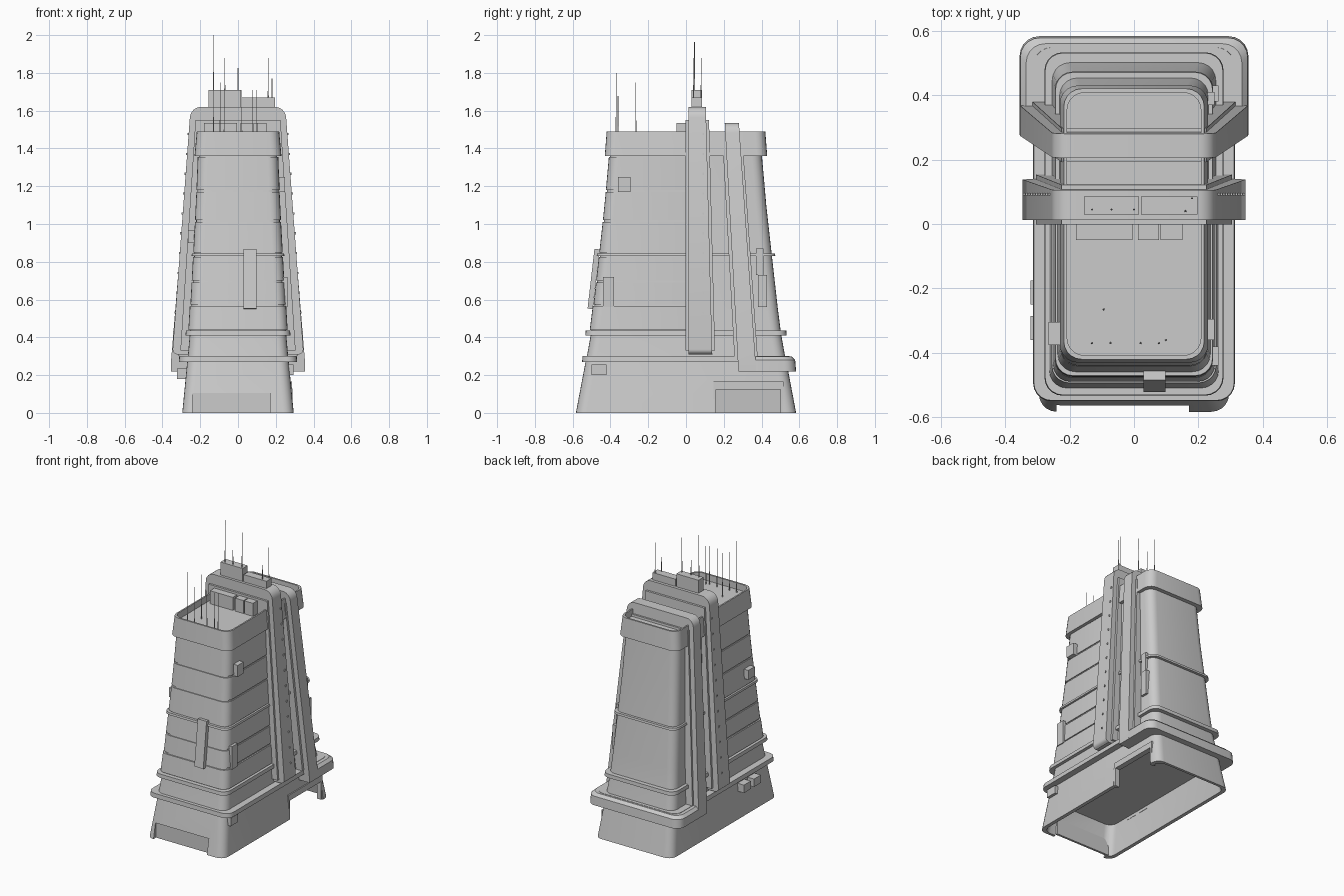
import bpy, bmesh, math
from mathutils import Matrix, Vector

if "Cube" in bpy.data.objects:
    bpy.data.objects.remove(bpy.data.objects["Cube"])


def finish(name, bm, smooth=True):
    bmesh.ops.recalc_face_normals(bm, faces=bm.faces[:])
    me = bpy.data.meshes.new(name)
    bm.to_mesh(me)
    bm.free()
    ob = bpy.data.objects.new(name, me)
    bpy.context.collection.objects.link(ob)
    if smooth:
        bpy.ops.object.select_all(action='DESELECT')
        ob.select_set(True)
        bpy.context.view_layer.objects.active = ob
        bpy.ops.object.shade_smooth_by_angle(angle=math.radians(30))
    return ob


def rounded(hx, y0, y1, r, seg=5):
    pts = []
    for cx, cy, a in ((hx - r, y1 - r, 0), (r - hx, y1 - r, 90), (r - hx, y0 + r, 180), (hx - r, y0 + r, 270)):
        for i in range(seg + 1):
            t = math.radians(a + 90 * i / seg)
            pts.append((cx + r * math.cos(t), cy + r * math.sin(t)))
    return pts


def loft(name, levels, r=0.055):
    """levels: (z, half x, y min, y max), capped at both ends"""
    bm = bmesh.new()
    rings = [[bm.verts.new((x, y, z)) for x, y in rounded(hx, a, b, r)] for z, hx, a, b in levels]
    n = len(rings[0])
    for p, q in zip(rings, rings[1:]):
        for i in range(n):
            j = (i + 1) % n
            bm.faces.new((p[i], p[j], q[j], q[i]))
    bm.faces.new(rings[0])
    bm.faces.new(rings[-1])
    return finish(name, bm)


def box(name, x0, x1, y0, y1, z0, z1, tilt=0):
    bm = bmesh.new()
    m = Matrix.Translation(((x0 + x1) / 2, (y0 + y1) / 2, (z0 + z1) / 2)) @ Matrix.Rotation(tilt, 4, 'X')
    bmesh.ops.create_cube(bm, size=1, matrix=m @ Matrix.Diagonal((x1 - x0, y1 - y0, z1 - z0, 1)))
    return finish(name, bm, False)


def arch(name, half, front, back):
    """Mirrored (x, z) outline extruded between y = front(z) and back(z)"""
    bm = bmesh.new()
    outline = half + [(-x, z) for x, z in reversed(half)]
    a = [bm.verts.new((x, front(z), z)) for x, z in outline]
    b = [bm.verts.new((x, back(z), z)) for x, z in outline]
    bm.faces.new(a)
    bm.faces.new(b)
    for i in range(len(a)):
        j = (i + 1) % len(a)
        bm.faces.new((a[i], a[j], b[j], b[i]))
    return finish(name, bm)


def corner(cx, cz, r, a0, a1, n=5):
    return [(cx + r * math.cos(math.radians(a0 + (a1 - a0) * i / n)),
             cz + r * math.sin(math.radians(a0 + (a1 - a0) * i / n))) for i in range(n + 1)]


def cut(ob, cutter):
    m = ob.modifiers.new("opening", 'BOOLEAN')
    m.operation = 'DIFFERENCE'
    m.object = cutter
    m.solver = 'EXACT'
    cutter.hide_render = True
    cutter.hide_viewport = False
    bpy.context.view_layer.objects.active = ob
    bpy.ops.object.modifier_apply(modifier=m.name)
    bpy.data.objects.remove(cutter, do_unlink=True)


PROFILE = [(0.27, .268, .53), (0.42, .255, .503), (0.57, .246, .484), (0.83, .232, .455),
           (1.1, .217, .425), (1.36, .207, .402)]


def size(z):
    for (z0, x0, y0), (z1, x1, y1) in zip(PROFILE, PROFILE[1:]):
        if z <= z1:
            t = (z - z0) / (z1 - z0)
            return x0 + t * (x1 - x0), y0 + t * (y1 - y0)


# hollow flared base with front and side openings
base = loft("base", [(z, x, -y, y) for z, x, y in
                     ((.20, .25, .52), (0, .27, .565), (0, .295, .583), (.28, .268, .53))])
cut(base, box("front_cutter", -.24, .17, -.7, -.545, -.1, .105))
cut(base, box("door_cutter", .2, .4, .15, .51, -.1, .125))
box("front_recess_plate", -.245, .175, -.555, -.54, 0, .11)
box("door_lintel", .25, .287, .145, .515, .125, .165)
for y in (.145, .50):
    box("door_jamb", .255, .288, y, y + .015, 0, .13)

# tapered tower with flared parapet and sunken roof
loft("tower", [(z, x, -y, y) for z, x, y in PROFILE +
               [(1.36, .23, .43), (1.49, .218, .42), (1.49, .208, .408), (1.445, .208, .408)]])

# ring ledges
for z0, z1, dx, dy in ((.27, .30, .045, .02), (.41, .435, .022, .028), (.83, .845, .014, .018)):
    hx, hy = size(z0)
    loft("ledge", [(z0, hx + dx, -hy - dy, hy + dy), (z1, hx + dx - .002, -hy - dy + .002, hy + dy - .002)])

# thin stepped cladding on the front half, lapped courses
for z0, z1 in ((.44, .565), (.575, .69), (.70, .825), (.85, 1.01), (1.02, 1.17), (1.18, 1.355)):
    (xa, ya), (xb, yb) = size(z0), size(z1)
    d = .009 if z1 < .6 else .006
    loft("cladding", [(z0, xa + d, -ya - d, .06), (z1, xb + d, -yb - d, .06)])

# central arched fin
fin = ([(.325, .31)] + corner(.322, .335, .024, -80, 4, 4) +
       corner(.195, 1.56, .06, 4, 90, 6))
fin_back = lambda z: .105 + (1.62 - z) * .026
arch("central_fin", fin, lambda z: .012, fin_back)
arch("fin_inner_core", [(.305, .33), (.225, 1.55)], lambda z: -.002, lambda z: fin_back(z) + .015)

# rear arched band flowing into the rear collar
band = [(.355, .22), (.354, .28)] + corner(.20, 1.48, .055, 4, 90, 6)
arch("rear_band", band, lambda z: .205 + (1.535 - z) * .055, lambda z: .28 + (1.535 - z) * .07)
arch("band_inner_core", [(.315, .3), (.225, 1.46)],
     lambda z: .19 + (1.5 - z) * .055, lambda z: .295 + (1.5 - z) * .07)
loft("rear_collar", [(.22, .355, .285, .583), (.28, .353, .285, .578), (.298, .335, .285, .56)], .06)

# equipment boxes on the fin and roof
box("fin_housing_large", -.155, .015, .03, .085, 1.6, 1.71)
box("fin_housing_small", .022, .197, .03, .085, 1.6, 1.67)
for x0, x1 in ((-.18, -.005), (.012, .077), (.083, .15)):
    box("roof_unit", x0, x1, -.05, .013, 1.44, 1.535)

# boxes and panels on the walls
box("front_panel", .03, .098, -.503, -.475, .55, .868, -.115)
box("right_wall_unit", .19, .25, -.36, -.295, 1.17, 1.25)
box("left_wall_unit", -.265, -.2, -.375, -.305, .90, .965)
box("right_base_unit", .25, .295, -.5, -.42, .2, .255)
for y0 in (-.36, -.25):
    box("left_base_unit", -.322, -.25, y0, y0 + .075, .18, .235)
box("right_rear_panel", .2, .262, .38, .43, .56, .73)
box("right_rear_panel_upper", .2, .25, .37, .41, .73, .87)
box("right_front_panel", .2, .262, -.44, -.38, .56, .72)

# small studs down both sides of the fin
for k in range(11):
    z = .42 + k * .105
    x = .345 - (z - .335) * .0742
    for s in (-1, 1):
        c = s * x
        box("fin_stud", c - .006, c + .006, .088, .096, z, z + .012)

# antennas
for x, y, z0, z1 in ((-.13, .045, 1.7, 2.0), (-.07, .045, 1.7, 1.88), (0, .045, 1.7, 1.95),
                     (.16, .04, 1.66, 1.88), (.18, .08, 1.66, 1.88),
                     (-.13, -.37, 1.44, 1.8), (-.073, -.37, 1.44, 1.71), (.02, -.37, 1.44, 1.71),
                     (.078, -.37, 1.44, 1.71), (.10, -.36, 1.44, 1.71), (-.095, -.265, 1.44, 1.75)):
    bm = bmesh.new()
    for r, a, b in ((.0035, z0, z0 + (z1 - z0) * .35), (.0018, z0, z1)):
        bmesh.ops.create_cone(bm, cap_ends=True, segments=6, radius1=r, radius2=r * .7, depth=b - a,
                              matrix=Matrix.Translation(Vector((x, y, (a + b) / 2))))
    finish("antenna", bm, False)
